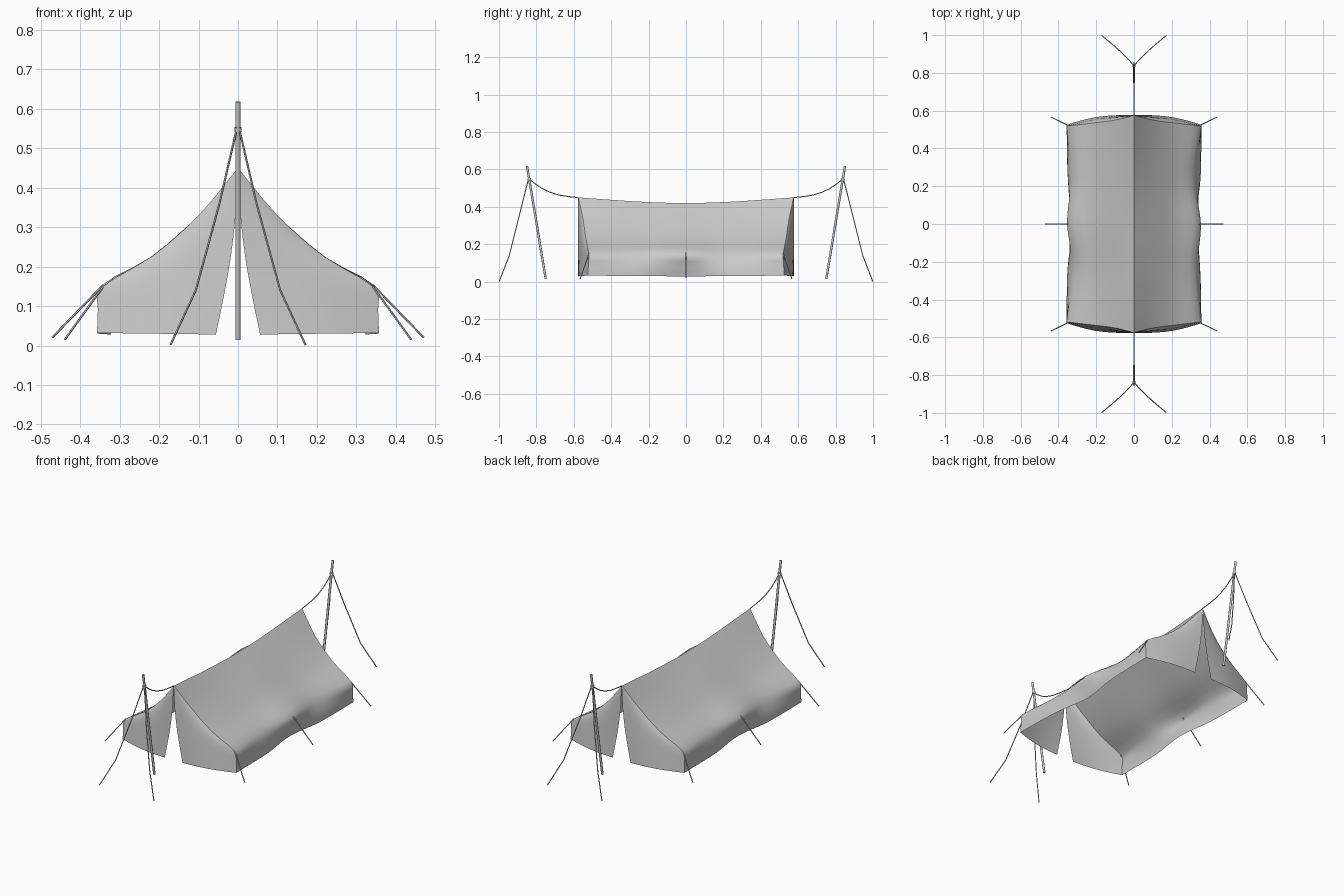
import bpy, bmesh, math
from mathutils import Vector

cube = bpy.data.objects.get("Cube")
if cube:
    bpy.data.objects.remove(cube, do_unlink=True)


def material(name, color):
    m = bpy.data.materials.new(name)
    m.use_nodes = True
    m.diffuse_color = color
    m.node_tree.nodes["Principled BSDF"].inputs["Base Color"].default_value = color
    return m


GREY = material("plain grey", (0.6, 0.6, 0.6, 1))


def smooth_path(points, steps):
    """Catmull-Rom resampling of a list of points."""
    pts = [Vector(p) for p in points]
    pts = [2 * pts[0] - pts[1]] + pts + [2 * pts[-1] - pts[-2]]
    out = []
    for a, b, c, d in zip(pts, pts[1:], pts[2:], pts[3:]):
        for k in range(steps):
            t = k / steps
            out.append(0.5 * (2 * b + (c - a) * t + (2 * a - 5 * b + 4 * c - d) * t ** 2
                              + (3 * b - a - 3 * c + d) * t ** 3))
    return out + [pts[-2]]


def finish(name, bm, angle=50):
    mesh = bpy.data.meshes.new(name)
    bm.to_mesh(mesh)
    bm.free()
    mesh.materials.append(GREY)
    obj = bpy.data.objects.new(name, mesh)
    bpy.context.collection.objects.link(obj)
    bpy.ops.object.select_all(action="DESELECT")
    obj.select_set(True)
    bpy.context.view_layer.objects.active = obj
    bpy.ops.object.shade_smooth_by_angle(angle=math.radians(angle))
    return obj


def sheet(name, rows, outward):
    """Cloth surface through a grid of points, facing roughly outward."""
    bm = bmesh.new()
    grid = [[bm.verts.new(p) for p in row] for row in rows]
    for r0, r1 in zip(grid, grid[1:]):
        for a, b, c, d in zip(r0, r0[1:], r1[1:], r1):
            bm.faces.new((a, b, c, d))
    bmesh.ops.remove_doubles(bm, verts=bm.verts[:], dist=0.0002)
    bm.normal_update()
    if sum((f.normal * f.calc_area() for f in bm.faces), Vector()).dot(Vector(outward)) < 0:
        bmesh.ops.reverse_faces(bm, faces=bm.faces[:])
    return finish(name, bm)


def tube(name, points, radius, sides=6):
    """Straight-sided tube swept along a path."""
    pts = [Vector(p) for p in points]
    bm = bmesh.new()
    rings = []
    for i, p in enumerate(pts):
        along = (pts[min(i + 1, len(pts) - 1)] - pts[max(i - 1, 0)]).normalized()
        u = along.cross(Vector((0.3, 0.9, 0.2))).normalized()
        v = along.cross(u)
        angles = [2 * math.pi * k / sides for k in range(sides)]
        rings.append([bm.verts.new(p + radius * (u * math.cos(a) + v * math.sin(a)))
                      for a in angles])
    for r0, r1 in zip(rings, rings[1:]):
        for k in range(sides):
            n = (k + 1) % sides
            bm.faces.new((r0[k], r0[n], r1[n], r1[k]))
    bm.faces.new(rings[0][::-1])
    bm.faces.new(rings[-1])
    return finish(name, bm)


# Cross-sections (x, z) of one side, ridge to hem, at the end, quarter and middle
END = [(0, .45), (.1, .33), (.215, .228), (.345, .148), (.355, .09), (.357, .032)]
QUARTER = [(0, .428), (.1, .323), (.21, .222), (.305, .15), (.342, .085), (.352, .03)]
BACK_QUARTER = [(0, .428), (.1, .327), (.215, .226), (.32, .155), (.347, .09), (.35, .03)]
MIDDLE = [(0, .42), (.1, .328), (.22, .225), (.346, .152), (.34, .09), (.322, .028)]
END_Y = [.575, .55, .535, .52, .522, .525]


def roof_point(section, i, t):
    x, z = section[i]
    return (x, t * END_Y[i], z)


stations = [(END, -1), (BACK_QUARTER, -.45), (MIDDLE, 0), (QUARTER, .45), (END, 1)]
lines = [smooth_path([roof_point(s, i, t) for s, t in stations], 5) for i in range(6)]
half_rows = [smooth_path(column, 3) for column in zip(*lines)]

# Door edge, top to hem
DOOR = [(0, .45), (.002, .4), (.007, .32), (.019, .22), (.037, .12), (.056, .028)]


def flap_rows(end):
    outer = smooth_path([roof_point(END, i, end) for i in range(6)], 3)
    inner = smooth_path([(x, .577 * end, z) for x, z in DOOR], 3)
    rows = []
    for i, (a, b) in enumerate(zip(outer, inner)):
        bulge = Vector((0, .014 * end * i / (len(outer) - 1), 0))
        rows.append([a.lerp(b, k / 6) + bulge * math.sin(math.pi * k / 6)
                     for k in range(7)])
    return rows


# The two sides are half-turn copies of each other
for side, s in (("left", 1), ("right", -1)):
    def turn(rows):
        return [[Vector((s * p[0], s * p[1], p[2])) for p in row] for row in rows]

    sheet(f"{side}_canvas", turn(half_rows), (s, 0, 1))
    for end in (-1, 1):
        place = "front" if s * end < 0 else "back"
        sheet(f"{place}_{side}_door_flap", turn(flap_rows(end)), (0, s * end, 0))
        tube(f"{place}_{side}_corner_line",
             [(s * .342, s * end * .519, .149), (s * .439, s * end * .566, .015)], .0028)
    tube(f"{side}_middle_line", [(s * .342, 0, .153), (s * .471, 0, .02)], .0028)

# Poles with their rope collars, ridge ropes and ground ropes
for place, e in (("front", -1), ("back", 1)):
    foot, top = Vector((0, e * .75, .015)), Vector((0, e * .85, .618))
    tube(f"{place}_pole", [foot, top], .0065, 8)
    tube(f"{place}_pole_collar", [foot.lerp(top, .873), foot.lerp(top, .892)], .0095, 8)
    tube(f"{place}_ridge_rope",
         smooth_path([(0, e * .84, .55), (0, e * .77, .498), (0, e * .68, .463),
                      (0, e * .574, .449)], 2), .0028)
    for side, s in (("left", 1), ("right", -1)):
        tube(f"{place}_{side}_ground_rope",
             [(s * .003, e * .842, .55), (s * .047, e * .89, .36),
              (s * .107, e * .945, .14), (s * .171, e * .998, .002)], .0028)
